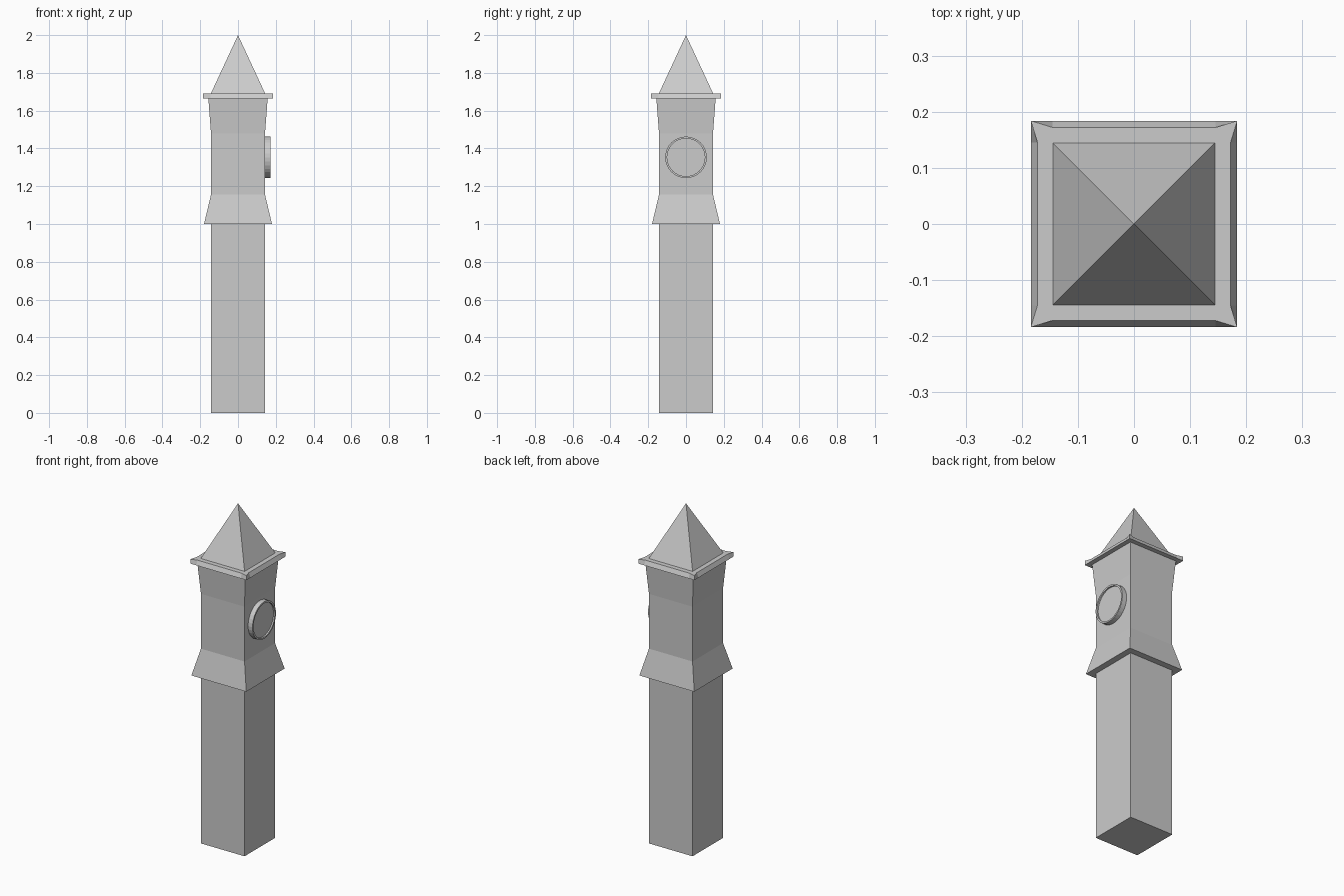
import bpy, bmesh, math

if "Cube" in bpy.data.objects:
    bpy.data.objects.remove(bpy.data.objects["Cube"])

def square(h, z):
    return [(-h, -h, z), (h, -h, z), (h, h, z), (-h, h, z)]

def loft(name, rings, apex=None):
    """Skin a stack of equal-length rings, capping the ends."""
    bm = bmesh.new()
    loops = [[bm.verts.new(p) for p in r] for r in rings]
    n = len(loops[0])
    for a, b in zip(loops, loops[1:]):
        for i in range(n):
            j = (i + 1) % n
            bm.faces.new((a[i], a[j], b[j], b[i]))
    bm.faces.new(loops[0][::-1])
    if apex:
        tip = bm.verts.new(apex)
        for i in range(n):
            bm.faces.new((loops[-1][i], loops[-1][(i + 1) % n], tip))
    else:
        bm.faces.new(loops[-1])
    bmesh.ops.recalc_face_normals(bm, faces=bm.faces)
    me = bpy.data.meshes.new(name)
    bm.to_mesh(me)
    bm.free()
    ob = bpy.data.objects.new(name, me)
    bpy.context.collection.objects.link(ob)
    return ob

# Plain square shaft
loft("shaft", [square(0.143, 0), square(0.143, 1.0)])

# Clock chamber: skirt, straight wall, flared neck
loft("clock_chamber", [square(h, z) for h, z in
     [(0.18, 1.0), (0.143, 1.155), (0.143, 1.48), (0.157, 1.665)]])

# Cornice slab: square below, pulled in between pointed corners above
def cornice_ring(inset, z):
    pts = []
    for k in range(4):
        c, s = round(math.cos(k * math.pi / 2)), round(math.sin(k * math.pi / 2))
        for x, y in [(-0.184, -0.184), (-0.145, -inset), (0.145, -inset)]:
            pts.append((x * c - y * s, x * s + y * c, z))
    return pts

loft("cornice", [cornice_ring(0.184, 1.664), cornice_ring(0.172, 1.69)])

# Pyramid roof
loft("roof", [square(0.144, 1.69)], apex=(0, 0, 2.0))

# Round clock with a raised rim on the right face
def circle(r, x, n=32):
    return [(x, r * math.cos(2 * math.pi * i / n),
             1.353 + r * math.sin(2 * math.pi * i / n)) for i in range(n)]

clock = loft("clock", [circle(0.11, 0.14), circle(0.11, 0.172),
                       circle(0.1, 0.172), circle(0.1, 0.163)])
